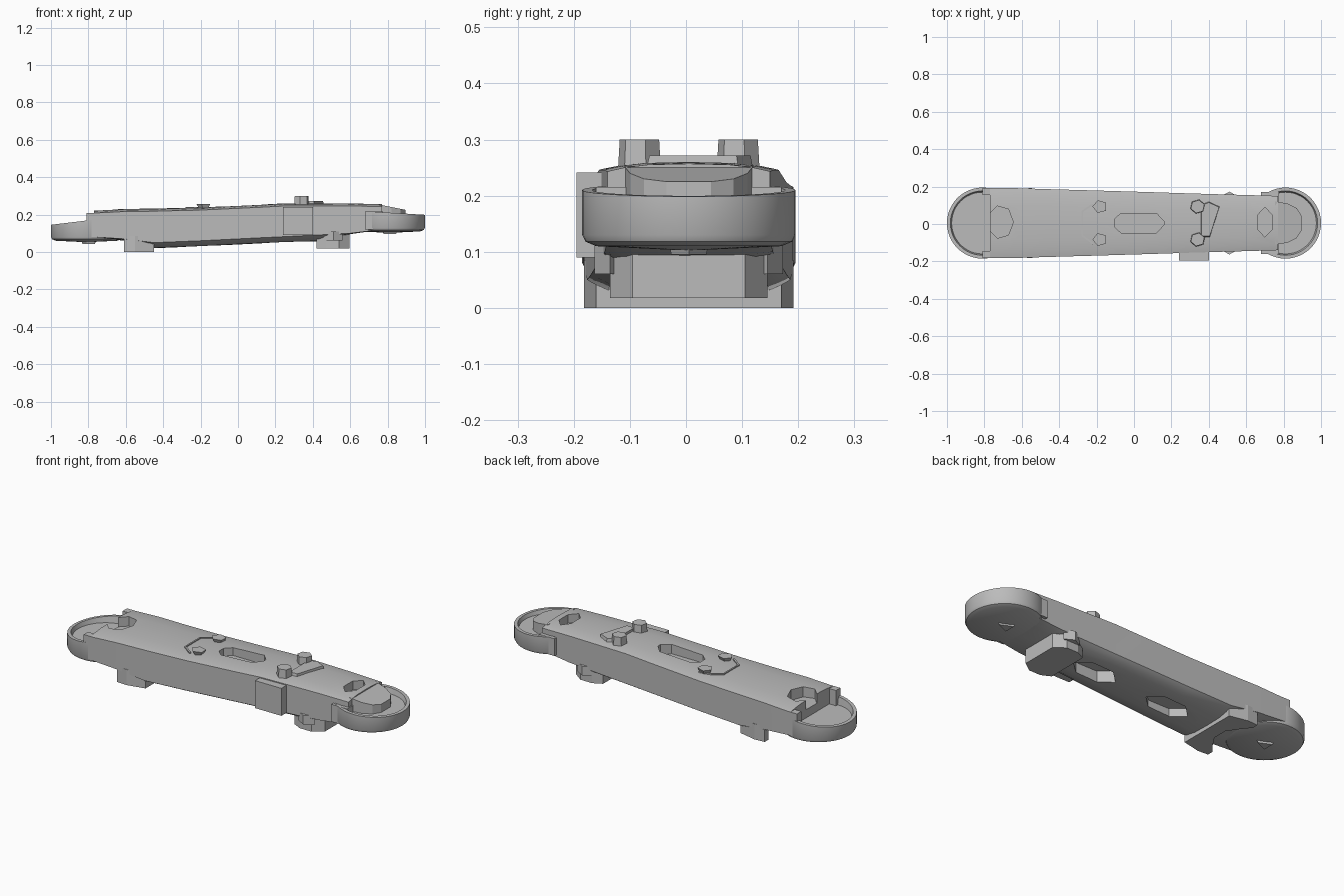
import bpy, bmesh, math

if "Cube" in bpy.data.objects:
    bpy.data.objects.remove(bpy.data.objects["Cube"])

grey = bpy.data.materials.new("plain grey")
grey.use_nodes = True
COL = (0.5, 0.5, 0.5, 1)
grey.diffuse_color = COL
grey.node_tree.nodes["Principled BSDF"].inputs["Base Color"].default_value = COL
CY = 0.005  # centre line of the arm


def finish(name, bm, smooth=False):
    bmesh.ops.recalc_face_normals(bm, faces=bm.faces)
    me = bpy.data.meshes.new(name)
    bm.to_mesh(me)
    bm.free()
    me.materials.append(grey)
    ob = bpy.data.objects.new(name, me)
    bpy.context.collection.objects.link(ob)
    if smooth:
        shade(ob)
    return ob


def shade(ob):
    bpy.ops.object.select_all(action='DESELECT')
    ob.select_set(True)
    bpy.context.view_layer.objects.active = ob
    bpy.ops.object.shade_smooth_by_angle(angle=math.radians(30))


def prism(name, pts, z0, z1, taper=1.0, slope=0.0):
    """Vertical prism; taper scales the base, slope tilts the top along x."""
    bm = bmesh.new()
    mx = sum(p[0] for p in pts) / len(pts)
    my = sum(p[1] for p in pts) / len(pts)
    lo = [bm.verts.new((mx + (x - mx) * taper, my + (y - my) * taper, z0)) for x, y in pts]
    hi = [bm.verts.new((x, y, z1 + slope * (x - mx))) for x, y in pts]
    bm.faces.new(lo)
    bm.faces.new(hi)
    n = len(pts)
    for i in range(n):
        j = (i + 1) % n
        bm.faces.new((lo[i], lo[j], hi[j], hi[i]))
    return finish(name, bm)


def box(name, x0, x1, y0, y1, z0, z1):
    return prism(name, [(x0, y0), (x1, y0), (x1, y1), (x0, y1)], z0, z1)


def ring(cx, cy, rx, ry, n, turn=0.0):
    a = [turn + 2 * math.pi * i / n for i in range(n)]
    return [(cx + rx * math.cos(t), cy + ry * math.sin(t)) for t in a]


def mirrored(half):
    """Outline from its +y half, given as offsets from the centre line."""
    return [(x, CY + y) for x, y in half] + [(x, CY - y) for x, y in reversed(half)]


def cut(ob, cutter):
    m = ob.modifiers.new("cut", 'BOOLEAN')
    m.operation, m.solver, m.object = 'DIFFERENCE', 'EXACT', cutter
    bpy.context.view_layer.objects.active = ob
    bpy.ops.object.modifier_apply(modifier=m.name)
    bpy.data.objects.remove(cutter)


# Arm: lofted sections of x, half width, top, lower wall edge, belly depth
rows = [(-0.77, 0.188, 0.222, 0.08, 0), (-0.61, 0.186, 0.23, 0.07, 0.01),
        (-0.45, 0.181, 0.232, 0.05, 0.03), (-0.2, 0.174, 0.238, 0.06, 0.03),
        (0.1, 0.165, 0.252, 0.075, 0.03), (0.25, 0.16, 0.26, 0.082, 0.03),
        (0.45, 0.154, 0.26, 0.092, 0.035), (0.6, 0.15, 0.26, 0.1, 0.005),
        (0.77, 0.145, 0.257, 0.12, 0)]
fr = [-1, -0.95, -0.8, -0.5, 0, 0.5, 0.8, 0.95, 1]
bm = bmesh.new()
loops = []
for x, h, zt, zb, belly in rows:
    top = [(x, CY + f * h, zt - 0.014 * abs(f) ** 3) for f in fr]
    bot = [(x, CY + f * h, zb - belly * (1 - f ** 4)) for f in reversed(fr)]
    loops.append([bm.verts.new(p) for p in top + bot])
for a, b in zip(loops, loops[1:]):
    for i in range(len(a)):
        j = (i + 1) % len(a)
        bm.faces.new((a[i], a[j], b[j], b[i]))
bm.faces.new(loops[0])
bm.faces.new(loops[-1])
arm = finish("arm_body", bm)

# Pockets in the top and the belly
cut(arm, prism("pocket", ring(-0.715, 0.01, 0.07, 0.088, 7), 0.17, 0.4))
cut(arm, prism("pocket", ring(0.70, 0.01, 0.043, 0.08, 6, math.pi / 6), 0.21, 0.4))
cut(arm, prism("slot", mirrored([(-0.105, 0.02), (-0.07, 0.052), (0.12, 0.052), (0.16, 0.01)]),
               0.2, 0.4))
for x in (-0.2, 0.25):
    cut(arm, prism("belly_pocket", ring(x, CY, 0.13, 0.07, 6), -0.1, 0.07 + 0.04 * (x > 0)))
shade(arm)


# Open round cups at the ends, with a sloping rim
def cup(name, cx, floor, base, rim, slope):
    prof = [(0, base - 0.008), (0.165, base), (0.184, base + 0.008), (0.19, base + 0.02),
            (0.19, rim), (0.172, rim), (0.165, floor), (0, floor)]
    bm = bmesh.new()
    n = 48
    cols = []
    for i in range(n):
        t = 2 * math.pi * i / n
        col = []
        for k, (r, z) in enumerate(prof):
            dx = r * math.cos(t)
            col.append(bm.verts.new((cx + dx, CY + r * math.sin(t),
                                     z + (slope * dx if k in (4, 5) else 0))))
        cols.append(col)
    for i in range(n):
        a, b = cols[i], cols[(i + 1) % n]
        for k in range(len(prof) - 1):
            bm.faces.new((a[k], b[k], b[k + 1], a[k + 1]))
    bmesh.ops.remove_doubles(bm, verts=bm.verts, dist=1e-5)
    return finish(name, bm, True)


cup("right_end_cup", -0.81, 0.125, 0.06, 0.168, 0.12)
cup("left_end_cup", 0.81, 0.18, 0.11, 0.21, -0.06)
prism("right_cup_stud", ring(-0.81, CY, 0.05, 0.04, 3), 0.043, 0.06, 0.9)
prism("left_cup_stud", ring(0.80, CY, 0.05, 0.04, 3), 0.095, 0.11, 0.9)

# End tongue over the left cup, and shoulders beside the right cup
prism("left_tongue", mirrored([(0.755, 0.115), (0.82, 0.105), (0.87, 0.08), (0.895, 0.04)]),
      0.15, 0.237, 1, -0.2)
for s in (-1, 1):
    y0, y1 = sorted((CY + s * 0.15, CY + s * 0.188))
    box("right_shoulder", -0.81, -0.75, y0, y1, 0.08, 0.209)
    y0, y1 = sorted((CY + s * 0.10, CY + s * 0.165))
    box("left_shoulder", 0.68, 0.775, y0, y1, 0.12, 0.215)

# Raised details on the top
for s in (-1, 1):
    y = CY + s * 0.088
    prism("low_peg", ring(-0.182, y, 0.04, 0.036, 5, s * 0.6), 0.22, 0.256, 0.45)
    prism("tall_peg", ring(0.34, y, 0.038, 0.036, 6, 0.3), 0.24, 0.3, 1.1)
prism("raised_plate", [(0.36, 0.1), (0.40, 0.115), (0.455, 0.09), (0.405, -0.065), (0.36, -0.065)],
      0.24, 0.272, 1.08)
prism("bracket_line", [(-0.16, 0.12), (-0.23, 0.105), (-0.28, 0.07), (-0.28, -0.065), (-0.22, -0.11),
                       (-0.215, -0.102), (-0.272, -0.06), (-0.272, 0.065), (-0.228, 0.095),
                       (-0.16, 0.11)], 0.21, 0.241)

# Side pad on the front
box("side_pad", 0.24, 0.40, -0.195, -0.14, 0.09, 0.241)

# Clip feet under the arm
prism("right_foot", mirrored([(-0.53, 0.04), (-0.57, 0.1), (-0.61, 0.15), (-0.61, 0.183),
                              (-0.55, 0.187), (-0.45, 0.165), (-0.45, 0.04)]), 0, 0.085)
prism("left_foot", mirrored([(0.42, 0.115), (0.47, 0.14), (0.54, 0.14), (0.595, 0.10),
                             (0.595, 0.03)]), 0.018, 0.11)
for s in (-1, 1):
    prism("left_foot_lug", ring(0.51, CY + s * 0.14, 0.05, 0.028, 4), 0.06, 0.11)
